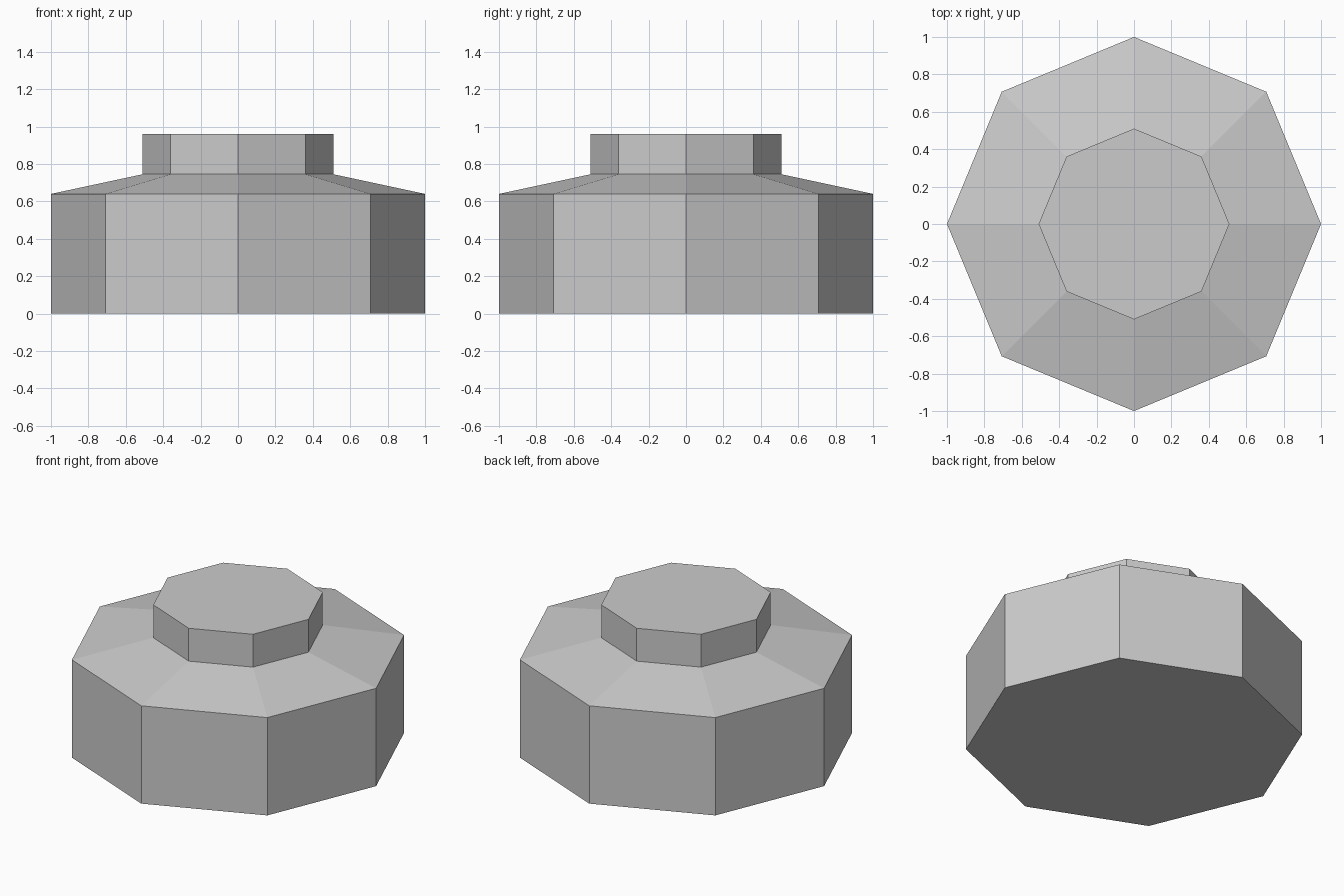
import bpy
import bmesh
from math import cos, sin, tau

cube = bpy.data.objects.get("Cube")
if cube:
    bpy.data.objects.remove(cube, do_unlink=True)

SIDES = 8

grey = bpy.data.materials.new("plain_grey")
grey.use_nodes = True
colour = (0.6, 0.6, 0.6, 1)
grey.diffuse_color = colour
grey.node_tree.nodes["Principled BSDF"].inputs["Base Color"].default_value = colour

# Radius and height of each ring: base, wall top, shoulder top, cap top
profile = [(1, 0), (1, 0.64), (0.51, 0.745), (0.51, 0.96)]

bm = bmesh.new()
rings = [[bm.verts.new((r * cos(tau * i / SIDES), r * sin(tau * i / SIDES), z))
          for i in range(SIDES)] for r, z in profile]

# Closed flat bottom and top
bm.faces.new(rings[0][::-1])
bm.faces.new(rings[-1])

# Wall, sloped shoulder and raised cap
for low, high in zip(rings, rings[1:]):
    for i in range(SIDES):
        j = (i + 1) % SIDES
        bm.faces.new((low[i], low[j], high[j], high[i]))

mesh = bpy.data.meshes.new("stepped_octagonal_body")
bm.to_mesh(mesh)
bm.free()
mesh.materials.append(grey)
body = bpy.data.objects.new("stepped_octagonal_body", mesh)
bpy.context.collection.objects.link(body)
